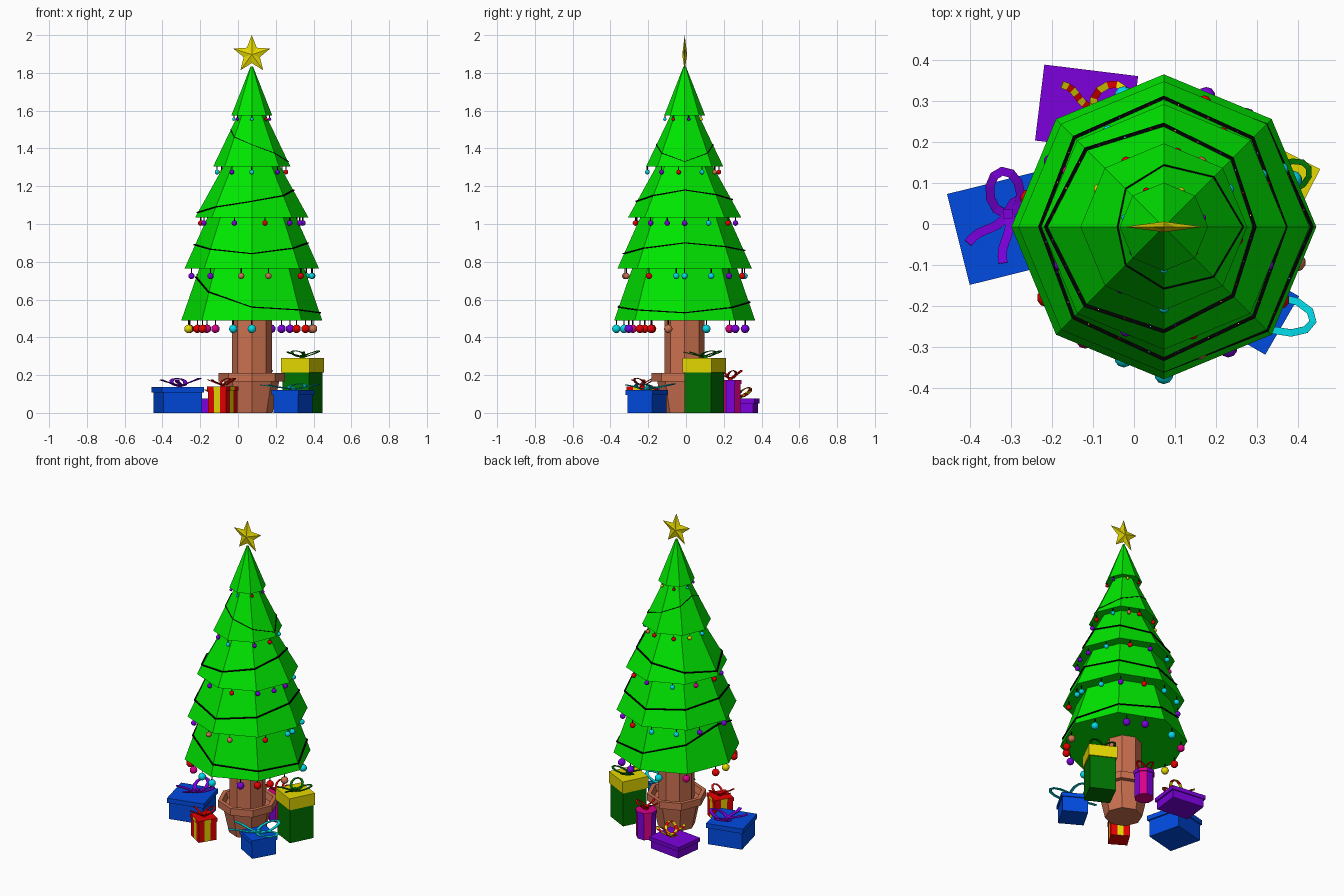
import bpy, bmesh
from math import pi, sin, cos, radians
from mathutils import Vector

if "Cube" in bpy.data.objects:
    bpy.data.objects.remove(bpy.data.objects["Cube"])

COLOURS = dict(green=(0, .8, 0), dark_green=(0, .17, 0), brown=(.6, .165, .08),
               red=(.8, 0, 0), yellow=(.8, .7, 0), purple=(.2, 0, .72),
               blue=(0, .07, .75), magenta=(.7, 0, .25), cyan=(0, .7, .8),
               black=(0, 0, 0))
MATS = {}
for n, c in COLOURS.items():
    MATS[n] = bpy.data.materials.new(n)
    MATS[n].diffuse_color = (*c, 1)

CX, CY = .073, -.007   # tree axis


def finish(name, bm, colours, loc=(0, 0, 0), rot=0, normals=True):
    if normals:
        bmesh.ops.recalc_face_normals(bm, faces=bm.faces)
    me = bpy.data.meshes.new(name)
    bm.to_mesh(me)
    bm.free()
    for c in colours:
        me.materials.append(MATS[c])
    ob = bpy.data.objects.new(name, me)
    ob.location = loc
    ob.rotation_euler.z = radians(rot)
    bpy.context.collection.objects.link(ob)
    return ob


def loft(name, outline, profile, colours, loc, rot=0, rule=lambda k: 0):
    """Closed solid: the outline scaled at each (scale, z) of the profile."""
    bm = bmesh.new()
    rings = [[bm.verts.new((x * s, y * s, z)) for x, y in outline] for s, z in profile]
    n = len(outline)
    for a, b in zip(rings, rings[1:]):
        for k in range(n):
            f = bm.faces.new((a[k], a[(k + 1) % n], b[(k + 1) % n], b[k]))
            f.material_index = rule(k)
    bm.faces.new(rings[0][::-1])
    bm.faces.new(rings[-1])
    return finish(name, bm, colours, loc, rot)


def ngon(n, turn=0):
    return [(cos(2 * pi * k / n + turn), sin(2 * pi * k / n + turn)) for k in range(n)]


def rect(w, d, seg=1):
    c = [(-w / 2, -d / 2), (w / 2, -d / 2), (w / 2, d / 2), (-w / 2, d / 2)]
    return [(c[i][0] + (c[(i + 1) % 4][0] - c[i][0]) * j / seg,
             c[i][1] + (c[(i + 1) % 4][1] - c[i][1]) * j / seg)
            for i in range(4) for j in range(seg)]


OCT = ngon(8)
AXIS = (CX, CY, 0)

# Pot and trunk
loft("pot", OCT, [(.11, 0), (.145, .165), (.175, .165), (.175, .21), (.15, .21), (.14, .17)],
     ["brown"], AXIS)
loft("trunk", OCT, [(.106, .15), (.106, .52)], ["brown"], AXIS)

# Foliage tiers: bottom radius, bottom z, top radius, top z
TIERS = [(.373, .49, .278, .764), (.356, .764, .235, 1.034), (.3, 1.034, .15, 1.305),
         (.204, 1.305, .075, 1.575), (.108, 1.575, .006, 1.835)]
for i, (r0, z0, r1, z1) in enumerate(TIERS):
    loft(f"foliage_tier_{i + 1}", OCT, [(r0, z0), (r1, z1)], ["green"], AXIS)

# Star with a raised centre on both sides
bm = bmesh.new()
rim = []
for k in range(10):
    r = .103 if k % 2 == 0 else .045
    rim.append(bm.verts.new((r * sin(k * pi / 5), 0, r * cos(k * pi / 5))))
for y in (-.013, .013):
    mid = bm.verts.new((0, y, 0))
    for k in range(10):
        bm.faces.new((rim[k], rim[(k + 1) % 10], mid))
finish("star", bm, ["yellow"], (CX, CY, 1.897))


def ball(name, p, rad, colour, sub=2):
    bm = bmesh.new()
    bmesh.ops.create_icosphere(bm, subdivisions=sub, radius=rad)
    for f in bm.faces:
        f.smooth = True
    finish(name, bm, [colour], p)


# Light wires, flat bands: height at right, back, left and front of each tier
WIRES = [(.53, .585, .72, .56), (.9, .86, .89, .843), (1.18, 1.13, 1.06, 1.12),
         (1.33, 1.42, 1.5, 1.42)]
BULBS = ["yellow", "red", "cyan", "purple", "brown"]
for i, hs in enumerate(WIRES):
    r0, z0, r1, z1 = TIERS[i]
    wide, thick = (.006, .003) if i < 3 else (.002, .0015)
    bm = bmesh.new()
    rows, path = [], []
    for k, (x, y) in enumerate(OCT):
        z = hs[k // 2] if k % 2 == 0 else (hs[k // 2] + hs[(k // 2 + 1) % 4]) / 2
        r = r0 + (r1 - r0) * (z - z0) / (z1 - z0) + .002
        path.append(Vector((CX + r * x, CY + r * y, z)))
        rows.append([bm.verts.new((CX + (r + dr * wide) * x, CY + (r + dr * wide) * y,
                                   z + dz * thick))
                     for dr, dz in ((-1, -1), (1, -1), (1, 1), (-1, 1))])
    for k in range(8):
        a, b = rows[k], rows[(k + 1) % 8]
        for j in range(4):
            bm.faces.new((a[j], a[(j + 1) % 4], b[(j + 1) % 4], b[j]))
    finish(f"light_wire_{i + 1}", bm, ["black"])
    for k in range(24 if i < 3 else 0):   # tiny bulbs on the wire
        p = path[k // 3].lerp(path[(k // 3 + 1) % 8], (k % 3 + .5) / 3)
        ball(f"light_bulb_{i + 1}_{k + 1}", p, .004, BULBS[k % 5], 1)

# Baubles under each tier edge: colours, their angles, height, size
LETTER = dict(c="cyan", p="purple", r="red", b="brown", m="magenta", y="yellow")
ROWS = [("ccmrryrmcppcbrrp", (-90, -107, -125, -141, -149, 184, 168, 135, 107, 72, 53, 20,
                              -15, -32, -45, -62), .445, .023),
        ("ppbbrcccprccp", (185, -133, -100, -74, -36, -8, 0, 26, 47, 72, 98, 125, 150), .725, .017),
        ("rpprpppcrpcm", (180, 200, -110, -75, -42, -20, 0, 28, 58, 85, 120, 150), 1.005, .015),
        ("cpcprcbrry", (180, -125, -90, -42, -10, 30, 60, 80, 120, 150), 1.275, .013),
        ("crpyrcp", (-90, -39, 13, 64, 116, 167, 219), 1.555, .009)]
for i, (row, angles, z, rad) in enumerate(ROWS):
    edge, top = TIERS[i][0], TIERS[i][1]
    for k, (ch, a) in enumerate(zip(row, angles)):
        r = edge * (.97 if a == -90 else .9)
        p = (CX + r * cos(radians(a)), CY + r * sin(radians(a)), z)
        ball(f"bauble_{i + 1}_{k + 1}", p, rad, LETTER[ch])
        loft(f"bauble_hook_{i + 1}_{k + 1}", ngon(4), [(.003, 0), (.003, top - z)], ["black"], p)


def ribbon(name, pts, width, colours, loc, rot):
    """Flat band along a path, with colours alternating along it."""
    bm = bmesh.new()
    rows = []
    for i, p in enumerate(pts):
        d = pts[min(i + 1, len(pts) - 1)] - pts[max(i - 1, 0)]
        s = Vector((-d.y, d.x, 0)).normalized() * width / 2
        rows.append((bm.verts.new(p - s), bm.verts.new(p + s)))
    for i, (a, b) in enumerate(zip(rows, rows[1:])):
        f = bm.faces.new((a[0], b[0], b[1], a[1]))
        f.material_index = i % len(colours)
    ob = finish(name, bm, colours, loc, rot, False)
    ob.modifiers.new("thickness", "SOLIDIFY").thickness = .004


def bow(name, loc, loops, tails, size, rise, colours, width=.018, fat=.36):
    for j, a in enumerate(loops):
        loop = [Vector((size * (1 - cos(t)) / 2, size * fat * sin(t),
                        .006 + rise * (1 - cos(t)) / 2))
                for t in (2 * pi * (k + .3) / 10.6 for k in range(11))]
        ribbon(f"{name}_loop_{j + 1}", loop, width, colours, loc, a)
    for j, a in enumerate(tails):
        tail = [Vector((size * 1.15 * t, .006 * sin(t * 6), .006 + rise * .8 * t))
                for t in (k / 7 for k in range(8))]
        ribbon(f"{name}_tail_{j + 1}", tail, width, colours, loc, a)
    loft(f"{name}_knot", rect(.024, .024), [(1, 0), (1, .016)], colours[:1], loc)


def gift(name, xy, outline, rot, h, lid, body, lid_col, bow_args, rule=lambda k: 0, shift=(0, 0)):
    loc = (*xy, 0)
    loft(f"{name}_body", outline, [(.92, 0), (.92, h - lid)], body, loc, rot, rule)
    loft(f"{name}_lid", outline, [(1, h - lid), (1, h)], lid_col, loc, rot, rule)
    bow(f"{name}_bow", (xy[0] + shift[0], xy[1] + shift[1], h), *bow_args)


# Presents around the pot
gift("blue_gift", (-.318, -.01), rect(.23, .229), 14, .137, .03, ["blue"], ["blue"],
     ((98, 5), (217, 265), .105, .042, ["purple"], .022), shift=(.01, .035))
gift("purple_gift", (-.116, .283), rect(.231, .187), -7, .075, .025, ["purple"], ["purple"],
     ((35, -50), (145, 255), .085, .055, ["yellow", "red"]), shift=(.02, .0))
gift("small_blue_gift", (.291, -.207), rect(.165, .165), -30, .12, .025, ["blue"], ["blue"],
     ((-12, 75), (180, 220), .15, .03, ["cyan"], .018, .28))
gift("green_gift", (.341, .097), rect(.17, .17), -27, .29, .075, ["dark_green"], ["yellow"],
     ((25, 115), (225, 275), .095, .035, ["dark_green"], .014))
gift("striped_gift", (-.081, -.232), rect(.122, .122, 3), -32, .14, .022, ["red", "yellow"],
     ["red", "yellow"], ((65, -25), (175, 225), .07, .04, ["red"], .012), lambda k: int(k % 3 == 1))
gift("magenta_gift", (.12, .235), [(.064 * x, .064 * y) for x, y in ngon(8, pi / 8)], 0, .175,
     .022, ["magenta", "purple"], ["magenta", "purple"],
     ((15, 105), (215, 265), .06, .045, ["red"], .012), lambda k: k % 2)

for m in bpy.data.materials:
    if m.users and not m.is_grease_pencil:
        m.use_nodes = True
        m.node_tree.nodes["Principled BSDF"].inputs["Base Color"].default_value = m.diffuse_color
